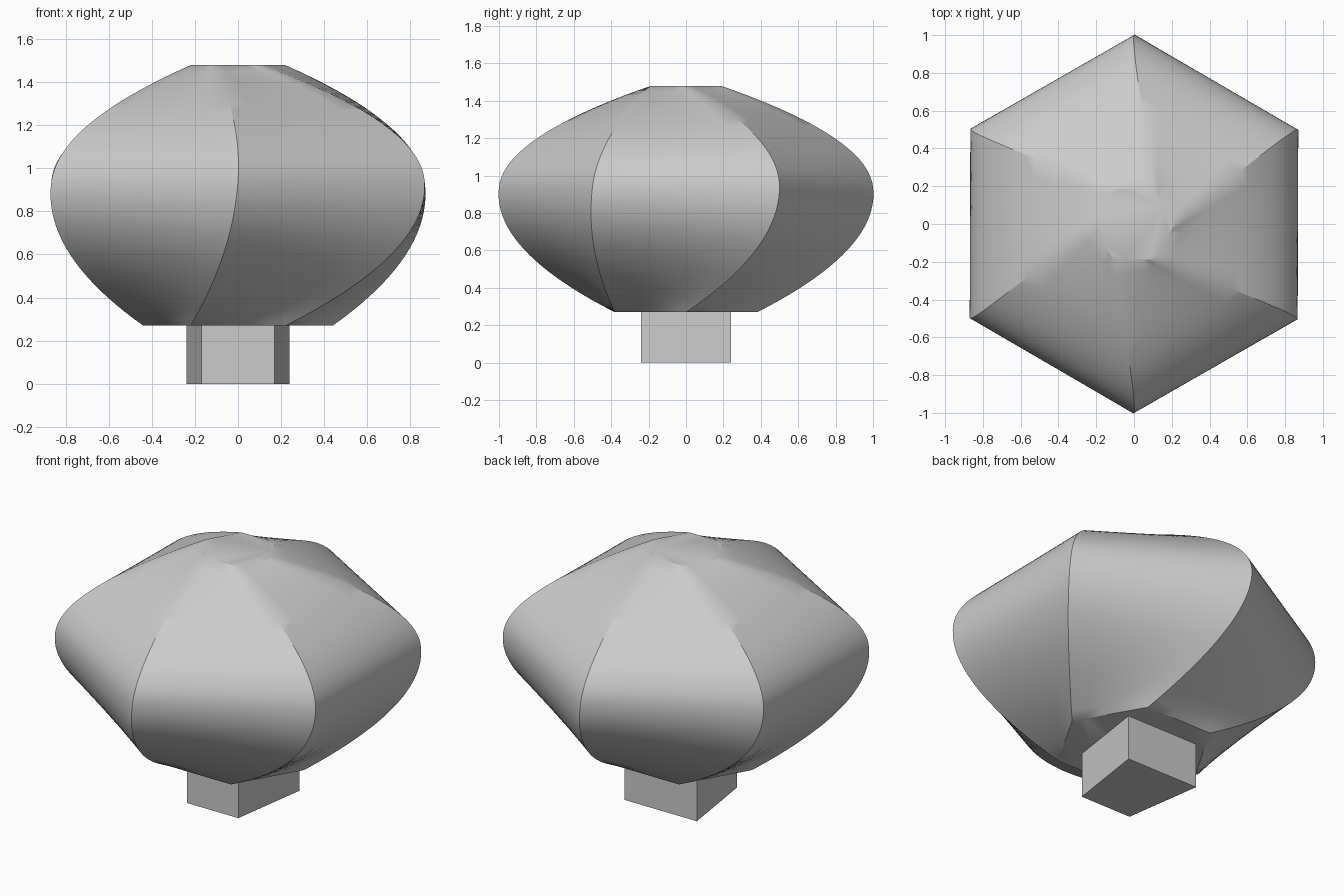
import bpy, bmesh
from math import cos, sin, radians
from mathutils import Vector

cube = bpy.data.objects.get("Cube")
if cube:
    bpy.data.objects.remove(cube, do_unlink=True)

# Single grey material
grey = bpy.data.materials.new("light_grey")
grey.use_nodes = True
grey.diffuse_color = (0.6, 0.6, 0.6, 1)
grey.node_tree.nodes["Principled BSDF"].inputs["Base Color"].default_value = grey.diffuse_color


def make_object(name, bm):
    bmesh.ops.recalc_face_normals(bm, faces=bm.faces)
    mesh = bpy.data.meshes.new(name)
    bm.to_mesh(mesh)
    bm.free()
    mesh.materials.append(grey)
    obj = bpy.data.objects.new(name, mesh)
    bpy.context.collection.objects.link(obj)
    return obj


def loft(bm, rings):
    """Skin a stack of closed rings and cap both ends."""
    rows = [[bm.verts.new(p) for p in ring] for ring in rings]
    for low, high in zip(rows, rows[1:]):
        for i in range(len(low)):
            j = (i + 1) % len(low)
            bm.faces.new((low[i], low[j], high[j], high[i]))
    bm.faces.new(rows[0][::-1])
    bm.faces.new(rows[-1])


def polar(radius, degrees):
    return Vector((radius * cos(radians(degrees)), radius * sin(radians(degrees))))


# Body: hexagonal sections, turned at the waist and turned back at the top
BOTTOM, WAIST, TOP = 0.27, 0.94, 1.48
RINGS, PER_SIDE = 40, 6


def seam_point(corner, z):
    """Curve of one corner through the bottom, waist and top hexagons."""
    turn = 60 * corner
    low, mid, high = polar(0.44, turn), polar(1.0, turn + 30), polar(0.217, turn)
    slope = (high - low) / (TOP - BOTTOM) * 0.75
    end, end_t = (low, BOTTOM - WAIST) if z < WAIST else (high, TOP - WAIST)
    bend = (end - mid - slope * end_t) / end_t ** 2
    t = z - WAIST
    return mid + slope * t + bend * t * t


def body_ring(z):
    corners = [seam_point(c, z) for c in range(6)]
    return [corners[c].lerp(corners[(c + 1) % 6], k / PER_SIDE).to_3d() + Vector((0, 0, z))
            for c in range(6) for k in range(PER_SIDE)]


bm = bmesh.new()
loft(bm, [body_ring(BOTTOM + (TOP - BOTTOM) * i / RINGS) for i in range(RINGS + 1)])
body = make_object("twisted_body", bm)
bpy.ops.object.select_all(action='DESELECT')
body.select_set(True)
bpy.context.view_layer.objects.active = body
bpy.ops.object.shade_smooth_by_angle(angle=radians(30))

# Foot: block that is narrower at the front
plan = [(-0.17, -0.24), (0.17, -0.24), (0.24, 0.24), (-0.24, 0.24)]
bm = bmesh.new()
loft(bm, [[(x, y, z) for x, y in plan] for z in (0, BOTTOM)])
make_object("foot", bm)
